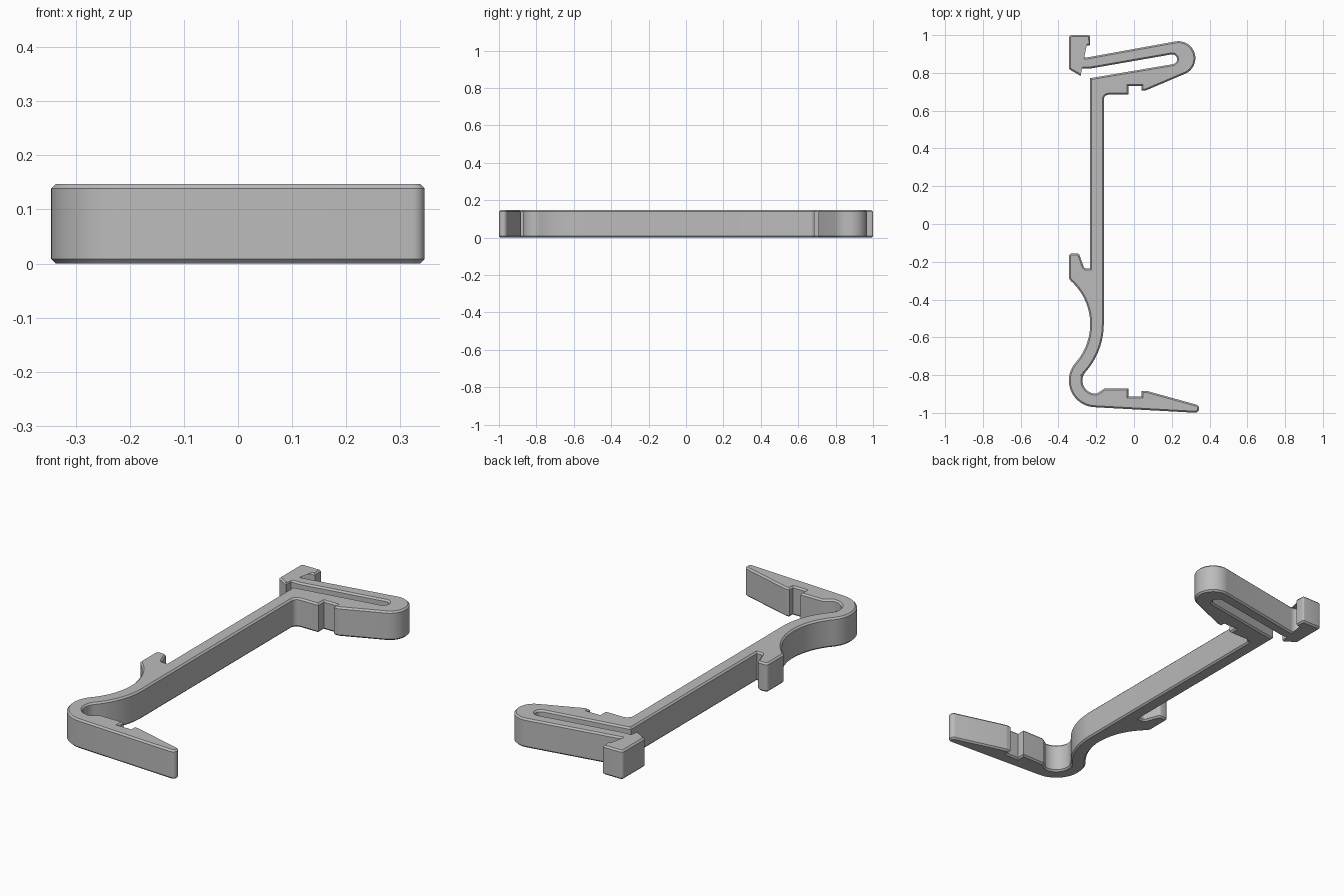
import bpy, bmesh
from math import cos, sin, radians
from mathutils import Vector

if "Cube" in bpy.data.objects:
    bpy.data.objects.remove(bpy.data.objects["Cube"], do_unlink=True)

HEIGHT, CHAMFER = 0.147, 0.008


def arc(cx, cy, r, a0, a1, n=16):
    """Points on a circle between two angles in degrees."""
    angles = [radians(a0 + (a1 - a0) * i / n) for i in range(n + 1)]
    return [(cx + r * cos(a), cy + r * sin(a)) for a in angles]


def rounded(corners, n=5):
    """Replace each (x, y, radius) corner by a fillet; plain (x, y) points stay."""
    out = []
    for i, c in enumerate(corners):
        p = Vector(c[:2])
        if len(c) == 2:
            out.append(p)
            continue
        a = (Vector(corners[i - 1][:2]) - p).normalized()
        b = (Vector(corners[(i + 1) % len(corners)][:2]) - p).normalized()
        half = a.angle(b) / 2
        start = p + a * c[2] / (sin(half) / cos(half))
        centre = p + (a + b).normalized() * c[2] / sin(half)
        end = p + b * (start - p).length
        u, v = start - centre, end - centre
        sweep = u.angle(v)
        for k in range(n + 1):
            t = k / n
            w = (u * sin((1 - t) * sweep) + v * sin(t * sweep)) / sin(sweep)
            out.append(centre + w)
    return out


# Outline, clockwise: lower arm, S bend, side hook, spine, spring latch, upper arm
outline = (
    arc(0.323, -0.977, 0.022, 75, -92, 10)
    + arc(-0.203, -0.828, 0.142, 267, 138.4, 24)
    + arc(-0.539, -0.53, 0.307, -41.6, 48.4, 24)[1:]
    # side hook
    + [(-0.345, -0.285, 0.015), (-0.345, -0.155, 0.018), (-0.292, -0.155, 0.018),
       (-0.263, -0.235, 0.014), (-0.232, -0.235)]
    # spine top and slot
    + [(-0.232, 0.772)]
    + arc(0.202, 0.872, 0.026, -80, 100, 12)
    + [(-0.232, 0.823), (-0.28, 0.823), (-0.28, 0.783, 0.003), (-0.345, 0.82, 0.01)]
    # latch hook
    + [(-0.345, 1.0, 0.016), (-0.233, 1.0, 0.008), (-0.233, 0.946, 0.004),
       (-0.297, 0.938, 0.008), (-0.297, 0.873, 0.035)]
    # rounded head and upper arm
    + arc(0.235, 0.878, 0.09, 100, -64, 24)
    + [(0.065, 0.708, 0.01), (0.04, 0.708), (0.04, 0.73), (-0.03, 0.73),
       (-0.03, 0.685), (-0.16, 0.685, 0.027)]
    # inner side of the bend and lower arm
    + arc(-0.539, -0.53, 0.379, 0, -41.6, 16)
    + arc(-0.203, -0.828, 0.07, 138.4, 275, 20)
    + [(-0.155, -0.87, 0.01), (-0.03, -0.87), (-0.03, -0.912), (0.04, -0.912),
       (0.04, -0.883), (0.065, -0.883, 0.01)]
)

# Extrude the outline and chamfer both rims
bm = bmesh.new()
base = bm.faces.new([bm.verts.new((p[0], p[1], 0)) for p in rounded(outline)])
top = bmesh.ops.extrude_face_region(bm, geom=[base], use_keep_orig=True)
bmesh.ops.translate(bm, vec=(0, 0, HEIGHT),
                    verts=[g for g in top["geom"] if isinstance(g, bmesh.types.BMVert)])
bmesh.ops.recalc_face_normals(bm, faces=bm.faces)
rims = [e for e in bm.edges if abs(e.verts[0].co.z - e.verts[1].co.z) < 1e-5]
bmesh.ops.bevel(bm, geom=rims, offset=CHAMFER, segments=1, profile=0.5,
                affect='EDGES', clamp_overlap=False)

mesh = bpy.data.meshes.new("clip_bracket")
bm.to_mesh(mesh)
bm.free()
bracket = bpy.data.objects.new("clip_bracket", mesh)
bpy.context.collection.objects.link(bracket)

# Plain grey plastic
grey = bpy.data.materials.new("grey_plastic")
grey.use_nodes = True
colour = (0.5, 0.5, 0.5, 1)
grey.diffuse_color = colour
grey.node_tree.nodes["Principled BSDF"].inputs["Base Color"].default_value = colour
mesh.materials.append(grey)

bpy.ops.object.select_all(action='DESELECT')
bracket.select_set(True)
bpy.context.view_layer.objects.active = bracket
bpy.ops.object.shade_smooth_by_angle(angle=radians(30))
